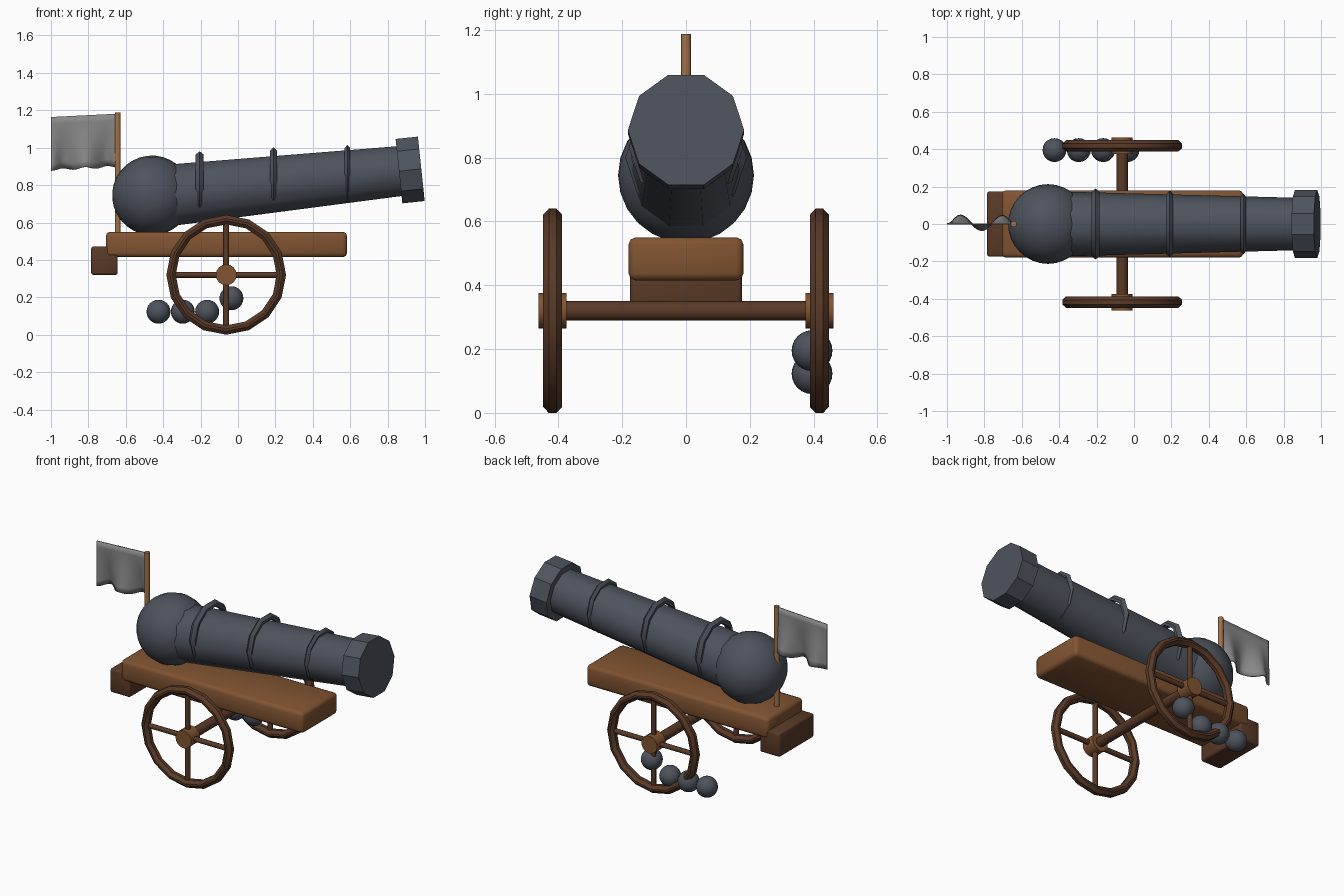
import bpy, bmesh, math
from mathutils import Matrix

cube = bpy.data.objects.get("Cube")
if cube:
    bpy.data.objects.remove(cube, do_unlink=True)


def material(name, rgb):
    m = bpy.data.materials.new(name)
    m.use_nodes = True
    m.diffuse_color = (*rgb, 1)
    m.node_tree.nodes["Principled BSDF"].inputs["Base Color"].default_value = (*rgb, 1)
    return m


iron = material("dark iron", (0.075, 0.087, 0.11))
wood = material("warm wood", (0.22, 0.088, 0.031))
dark_wood = material("dark wood", (0.1, 0.042, 0.02))
pole_wood = material("pale wood", (0.36, 0.17, 0.065))
cloth = material("grey cloth", (0.25, 0.25, 0.25))


def finish(name, bm, mat, matrix=Matrix(), smooth=35):
    bmesh.ops.recalc_face_normals(bm, faces=bm.faces)
    mesh = bpy.data.meshes.new(name)
    bm.to_mesh(mesh)
    bm.free()
    mesh.transform(matrix)
    mesh.materials.append(mat)
    if smooth:
        mesh.shade_smooth()
        mesh.set_sharp_from_angle(angle=math.radians(smooth))
    obj = bpy.data.objects.new(name, mesh)
    bpy.context.collection.objects.link(obj)
    return obj


def lathe(name, profile, sides, mat, matrix, closed=False, smooth=40):
    """Spin (along, radius) points around the x axis; closed makes a hoop."""
    bm = bmesh.new()
    rings = []
    for a, r in profile:
        angles = [math.tau * i / sides for i in range(sides)]
        rings.append([bm.verts.new((a, r * math.cos(t), r * math.sin(t))) for t in angles])
    pairs = list(zip(rings, rings[1:]))
    if closed:
        pairs.append((rings[-1], rings[0]))
    else:
        bm.faces.new(rings[0])
        bm.faces.new(rings[-1])
    for p, q in pairs:
        for i in range(sides):
            j = (i + 1) % sides
            bm.faces.new((p[i], p[j], q[j], q[i]))
    return finish(name, bm, mat, matrix, smooth)


def ball(name, centre, radius, mat, turn=Matrix(), u=20, v=12):
    bm = bmesh.new()
    bmesh.ops.create_uvsphere(bm, u_segments=u, v_segments=v, radius=radius)
    return finish(name, bm, mat, Matrix.Translation(centre) @ turn, 60)


def box(name, low, high, mat, bevel):
    bm = bmesh.new()
    bmesh.ops.create_cube(bm, size=1)
    for vert in bm.verts:
        vert.co = [lo + (hi - lo) * (c + 0.5) for lo, hi, c in zip(low, high, vert.co)]
    bmesh.ops.bevel(bm, geom=bm.edges[:], offset=bevel, segments=2, profile=0.5, affect='EDGES')
    return finish(name, bm, mat, smooth=50)


def at(x, y, z):
    return Matrix.Translation((x, y, z))


ALONG_Y = Matrix.Rotation(math.radians(90), 4, 'Z')
ALONG_Z = Matrix.Rotation(math.radians(-90), 4, 'Y')
TILT = Matrix.Rotation(math.radians(-6), 4, 'Y')

# Barrel, muzzle and round breech
muzzle_place = at(0.98, 0, 0.887) @ TILT
lathe("barrel", [(-1.4, 0.174), (-0.1, 0.14)], 10, iron, muzzle_place)
lathe("muzzle_ring", [(-0.12, 0.182), (0, 0.182)], 10, iron, muzzle_place, smooth=30)
ball("breech", (-0.46, 0, 0.745), 0.213, iron, TILT @ ALONG_Z, 24, 16)

# Raised bands, slightly high so only their upper halves show
for i, (x, z, r) in enumerate([(-0.205, 0.8, 0.19), (0.19, 0.832, 0.179), (0.585, 0.86, 0.163)]):
    w = 0.021 - 0.003 * i
    hoop = [(-w, r - 0.035), (-w, r - 0.018), (0, r), (w, r - 0.018), (w, r - 0.035)]
    lathe("band_%d" % (i + 1), hoop, 10, iron, at(x, 0, z), closed=True, smooth=38)

# Carriage
box("carriage_bed", (-0.707, -0.18, 0.415), (0.583, 0.18, 0.55), wood, 0.022)
box("tail_block", (-0.785, -0.175, 0.32), (-0.643, 0.175, 0.472), dark_wood, 0.012)

# Axle and wheels
HUB_X, HUB_Z = -0.063, 0.32
lathe("axle", [(-0.42, 0.031), (0.42, 0.031)], 12, dark_wood, at(HUB_X, 0, HUB_Z) @ ALONG_Y)
rim = [(-0.012, 0.32), (0.012, 0.32), (0.03, 0.301), (0.03, 0.289),
       (0.012, 0.27), (-0.012, 0.27), (-0.03, 0.289), (-0.03, 0.301)]
for side, sign in (("right", -1), ("left", 1)):
    place = at(HUB_X, sign * 0.418, HUB_Z)
    lathe("wheel_rim_" + side, rim, 16, dark_wood, place @ ALONG_Y, closed=True, smooth=30)
    lathe("hub_" + side, [(-0.044, 0.056), (0.044, 0.056)], 16, wood, place @ ALONG_Y)
    for label, turn in (("upright", ALONG_Z), ("level", Matrix())):
        lathe("spoke_%s_%s" % (label, side), [(-0.29, 0.016), (0.29, 0.016)],
              8, dark_wood, place @ turn, smooth=50)

# Cannonballs beside the left wheel
for i, (x, z) in enumerate([(-0.425, 0.123), (-0.295, 0.123), (-0.165, 0.123), (-0.035, 0.195)]):
    ball("cannonball_%d" % (i + 1), (x, 0.395, z), 0.064, iron)

# Flagpole
lathe("flagpole", [(0.54, 0.016), (1.187, 0.016)], 10, pole_wood, at(-0.643, 0, 0) @ ALONG_Z)

# Flag: straight top edge, folds growing towards the hem
bm = bmesh.new()
COLS, ROWS = 24, 8
grid = []
for i in range(COLS + 1):
    u = i / COLS
    fold = math.sin(u * math.tau * 1.55)
    column = []
    for j in range(ROWS + 1):
        t = j / ROWS
        y = (0.05 * fold + 0.008) * max(0, t - 0.15) ** 1.3 * math.sin(math.pi * min(1, u * 5, (1 - u) * 5) / 2)
        z = 1.182 - 0.018 * u - t * (0.282 + 0.006 * math.cos(u * 19))
        column.append(bm.verts.new((-0.64 - 0.36 * u, y, z)))
    grid.append(column)
for a, b in zip(grid, grid[1:]):
    for j in range(ROWS):
        bm.faces.new((a[j], b[j], b[j + 1], a[j + 1]))
flag = finish("flag", bm, cloth, smooth=60)
solid = flag.modifiers.new("thickness", 'SOLIDIFY')
solid.thickness = 0.008
solid.offset = 0
